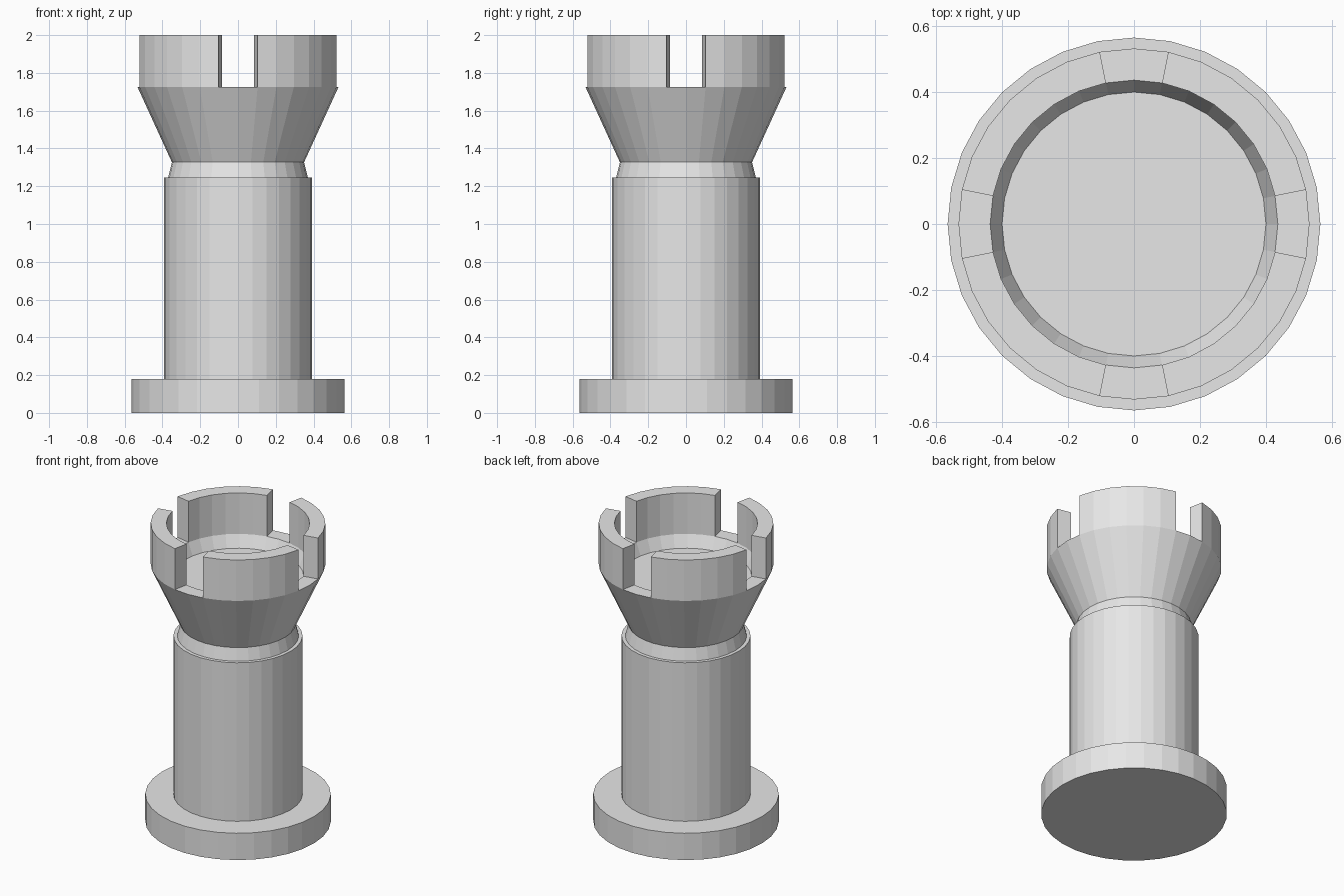
import bpy, bmesh, math

if "Cube" in bpy.data.objects:
    bpy.data.objects.remove(bpy.data.objects["Cube"])

SIDES = 32
STEP = 2 * math.pi / SIDES

stone = bpy.data.materials.new("light grey stone")
stone.diffuse_color = (0.8, 0.8, 0.8, 1)
stone.use_nodes = True
stone.node_tree.nodes["Principled BSDF"].inputs["Base Color"].default_value = stone.diffuse_color


def finish(name, bm):
    """Turn a bmesh into a flat-shaded object."""
    bmesh.ops.recalc_face_normals(bm, faces=bm.faces)
    mesh = bpy.data.meshes.new(name)
    bm.to_mesh(mesh)
    bm.free()
    mesh.materials.append(stone)
    obj = bpy.data.objects.new(name, mesh)
    bpy.context.collection.objects.link(obj)
    return obj


def ring(bm, r, z):
    return [bm.verts.new((r * math.cos(i * STEP), r * math.sin(i * STEP), z))
            for i in range(SIDES)]


def lathe(name, profile):
    """Spin (radius, height) points into a solid capped at both ends."""
    bm = bmesh.new()
    rings = [ring(bm, r, z) for r, z in profile]
    for a, b in zip(rings, rings[1:]):
        for i in range(SIDES):
            j = (i + 1) % SIDES
            bm.faces.new((a[i], a[j], b[j], b[i]))
    bm.faces.new(rings[0])
    bm.faces.new(rings[-1])
    return finish(name, bm)


def merlon(name, first, count, r_in, r_out, z0, z1):
    """Curved wall block covering `count` sides of the ring."""
    bm = bmesh.new()
    sections = []
    for i in range(first, first + count + 1):
        c, s = math.cos(i * STEP), math.sin(i * STEP)
        sections.append([bm.verts.new((r * c, r * s, z)) for r, z in
                         ((r_in, z0), (r_out, z0), (r_out, z1), (r_in, z1))])
    for a, b in zip(sections, sections[1:]):
        for k in range(4):
            n = (k + 1) % 4
            bm.faces.new((a[k], a[n], b[n], b[k]))
    bm.faces.new(sections[0])
    bm.faces.new(sections[-1])
    return finish(name, bm)


# Foot disc and main column
lathe("base", [(0.565, 0), (0.565, 0.18)])
lathe("shaft", [(0.393, 0.18), (0.393, 1.245)])

# Neck, flared head, ledge and shallow bowl inside it
lathe("flared_head", [(0.37, 1.245), (0.35, 1.327), (0.532, 1.725),
                      (0.436, 1.725), (0.40, 1.645)])

# Four battlement blocks with gaps on the x and y axes
for q in range(4):
    merlon(f"battlement_{q + 1}", q * 8 + 1, 6, 0.436, 0.532, 1.725, 2.0)
